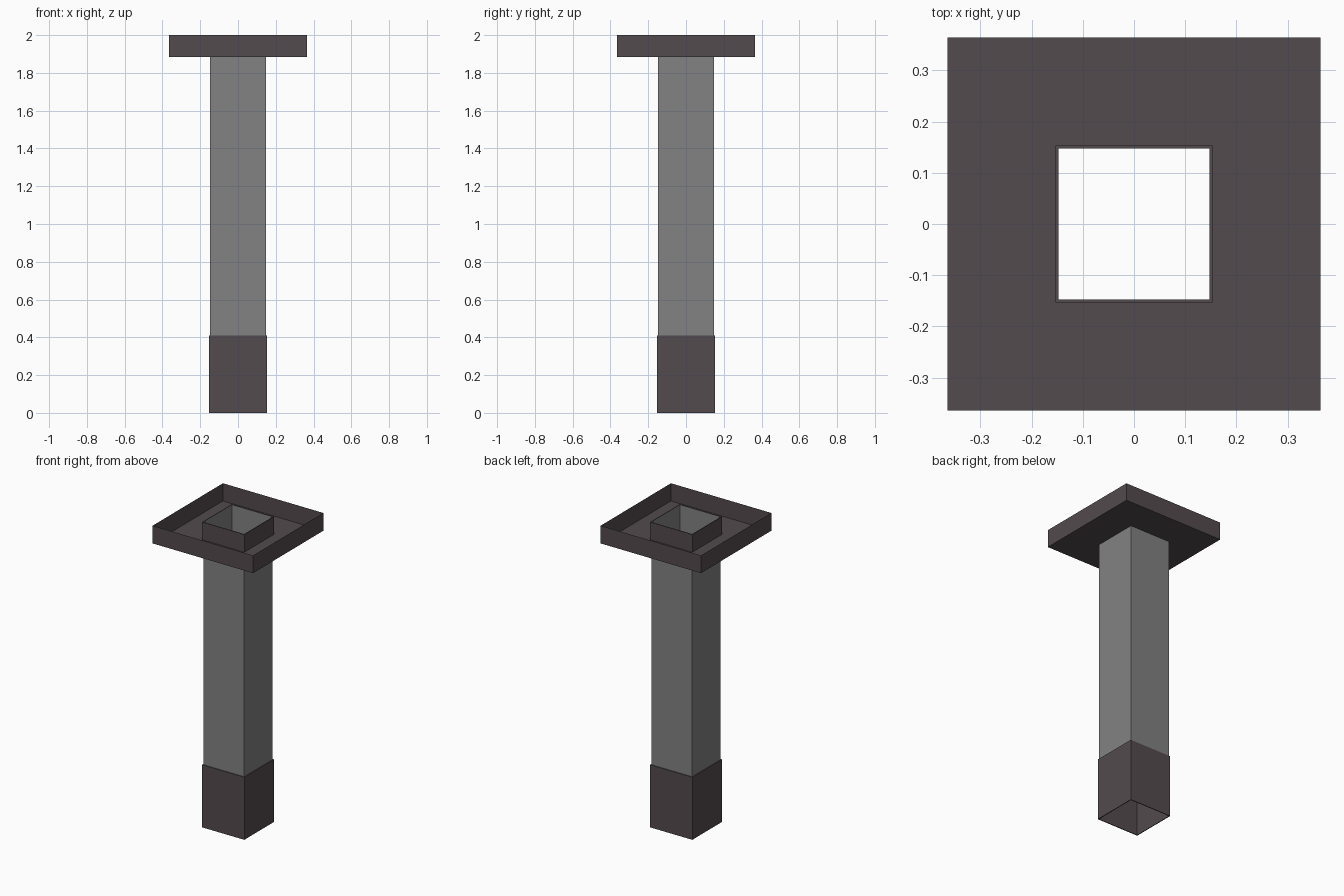
import bpy

if "Cube" in bpy.data.objects:
    bpy.data.objects.remove(bpy.data.objects["Cube"])

def material(name, rgb):
    m = bpy.data.materials.new(name)
    m.diffuse_color = (*rgb, 1)
    m.use_nodes = True
    m.node_tree.nodes["Principled BSDF"].inputs["Base Color"].default_value = m.diffuse_color
    return m

dark = material("dark_plum_metal", (0.087, 0.069, 0.077))
grey = material("grey_metal", (0.223, 0.223, 0.223))

TRAY, SLEEVE, TUBE = 0.364, 0.153, 0.148
BASE_TOP, TRAY_BOTTOM, TOP = 0.41, 1.884, 2.0

def square_shell(name, profile, mat, closed=False):
    """Sweep a (half width, height) profile around a square."""
    corners = [(-1, -1), (1, -1), (1, 1), (-1, 1)]
    verts = [(sx * r, sy * r, z) for r, z in profile for sx, sy in corners]
    n = len(profile)
    faces = []
    for i in range(n if closed else n - 1):
        a, b = 4 * i, 4 * ((i + 1) % n)
        for k in range(4):
            j = (k + 1) % 4
            faces.append((a + k, a + j, b + j, b + k))
    me = bpy.data.meshes.new(name)
    me.from_pydata(verts, [], faces)
    me.materials.append(mat)
    ob = bpy.data.objects.new(name, me)
    bpy.context.collection.objects.link(ob)
    return ob

# Hollow foot sleeve, open through the bottom
square_shell("foot_sleeve", [(SLEEVE, 0), (SLEEVE, BASE_TOP), (TUBE, BASE_TOP), (TUBE, 0)], dark, closed=True)

# Thin hollow column, running up inside the collar
square_shell("column_tube", [(TUBE, BASE_TOP), (TUBE, TOP)], grey)

# Tray: outer rim, floor, and inner collar around the column
square_shell("top_tray", [(TRAY, TOP), (TRAY, TRAY_BOTTOM), (TUBE, TRAY_BOTTOM)], dark)
square_shell("tray_collar", [(SLEEVE, TRAY_BOTTOM), (SLEEVE, TOP), (TUBE, TOP)], dark)
